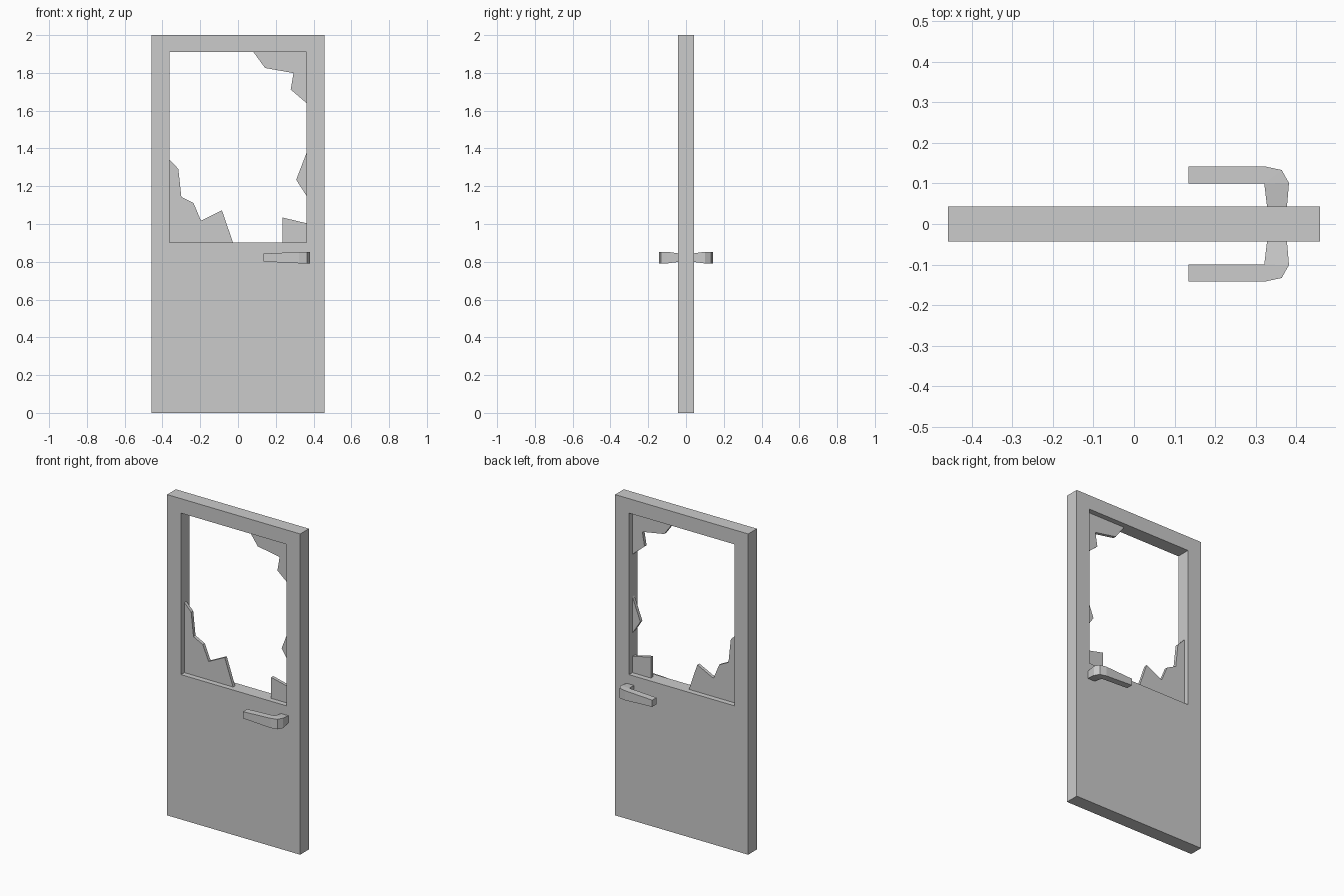
import bpy
import bmesh
from mathutils import Vector

if "Cube" in bpy.data.objects:
    bpy.data.objects.remove(bpy.data.objects["Cube"])


def finish(bm, name):
    bmesh.ops.recalc_face_normals(bm, faces=bm.faces)
    mesh = bpy.data.meshes.new(name)
    bm.to_mesh(mesh)
    bm.free()
    obj = bpy.data.objects.new(name, mesh)
    bpy.context.collection.objects.link(obj)
    return obj


def slab(name, faces, half):
    """Extrude flat (x, z) polygons through y = -half..half."""
    bm = bmesh.new()
    for pts in faces:
        bm.faces.new([bm.verts.new((x, -half, z)) for x, z in pts])
    bmesh.ops.remove_doubles(bm, verts=bm.verts, dist=1e-5)
    res = bmesh.ops.extrude_face_region(bm, geom=bm.faces[:], use_keep_orig=True)
    top = [g for g in res["geom"] if isinstance(g, bmesh.types.BMVert)]
    bmesh.ops.translate(bm, verts=top, vec=(0, 2 * half, 0))
    return finish(bm, name)


def rect(w, z0, z1):
    return [(-w, z0), (w, z0), (w, z1), (-w, z1)]


# Door leaf: ring of four faces around the window opening
W, SILL, HEAD = 0.363, 0.903, 1.91
outer, inner = rect(0.459, 0, 2), rect(W, SILL, HEAD)
slab("door_leaf", [[outer[i], outer[(i + 1) % 4], inner[(i + 1) % 4], inner[i]]
                   for i in range(4)], 0.043)

# Broken glass left in the opening
shards = {
    "glass_lower_left": [(-W, SILL), (-0.027, SILL), (-0.085, 1.072), (-0.196, 1.017),
                         (-0.236, 1.112), (-0.3, 1.144), (-0.316, 1.292), (-W, 1.34)],
    "glass_lower_right": [(0.236, SILL), (W, SILL), (W, 1.004), (0.236, 1.034)],
    "glass_right_edge": [(W, 1.149), (W, 1.377), (0.308, 1.234)],
    "glass_upper_right": [(W, HEAD), (0.082, HEAD), (0.143, 1.826), (0.294, 1.799),
                          (0.279, 1.712), (W, 1.64)],
}
for name, pts in shards.items():
    slab(name, [pts], 0.01)

# Lever handle: sections of (inner xy, outer xy, inner and outer half height)
ZH = 0.822
sections = [
    ((0.328, 0.043), (0.377, 0.043), 0.023, 0.023),
    ((0.321, 0.100), (0.382, 0.101), 0.030, 0.031),
    ((0.321, 0.100), (0.364, 0.133), 0.030, 0.031),
    ((0.321, 0.100), (0.322, 0.142), 0.030, 0.030),
    ((0.134, 0.100), (0.134, 0.142), 0.021, 0.021),
]
bm = bmesh.new()
loops = []
for a, b, ha, hb in sections:
    loops.append([bm.verts.new(p) for p in (
        (*a, ZH - ha), (*b, ZH - hb), (*b, ZH + hb), (*a, ZH + ha))])
for l0, l1 in zip(loops, loops[1:]):
    for i in range(4):
        j = (i + 1) % 4
        if (l0[i].co - l1[i].co).length + (l0[j].co - l1[j].co).length > 1e-5:
            bm.faces.new((l0[i], l0[j], l1[j], l1[i]))
bm.faces.new(loops[0])
bm.faces.new(loops[-1])
bmesh.ops.remove_doubles(bm, verts=bm.verts, dist=1e-5)
handle = finish(bm, "lever_handles")

# Matching lever on the other face
mirror = handle.modifiers.new("Mirror", "MIRROR")
mirror.use_axis = (False, True, False)
mirror.use_mirror_merge = False
